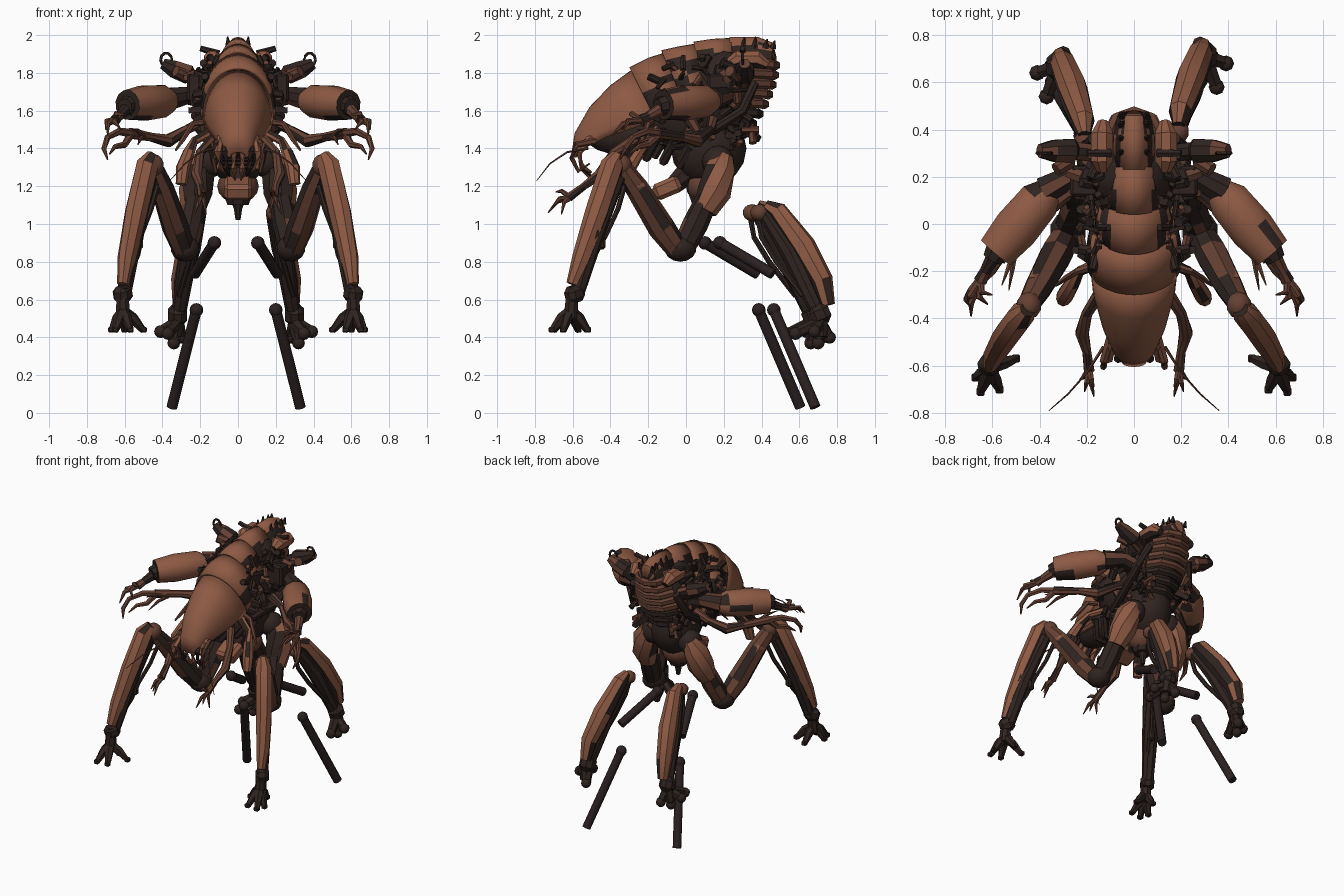
import bpy, bmesh, math, random
from mathutils import Vector, Matrix

random.seed(7)
if "Cube" in bpy.data.objects:
    bpy.data.objects.remove(bpy.data.objects["Cube"])


def material(name, rgb):
    m = bpy.data.materials.new(name)
    m.use_nodes = True
    m.diffuse_color = (*rgb, 1)
    bsdf = m.node_tree.nodes["Principled BSDF"]
    bsdf.inputs["Base Color"].default_value = (*rgb, 1)
    bsdf.inputs["Roughness"].default_value = 0.7
    return m


COPPER = material("copper", (0.27, 0.103, 0.058))
BROWN = material("dark_brown", (0.13, 0.052, 0.033))
DARK = material("dark_metal", (0.028, 0.017, 0.014))
ROD = material("rod_black", (0.024, 0.015, 0.015))


def finish(name, bm, mats, angle=35):
    bmesh.ops.recalc_face_normals(bm, faces=bm.faces)
    me = bpy.data.meshes.new(name)
    bm.to_mesh(me)
    bm.free()
    for m in mats:
        me.materials.append(m)
    me.shade_smooth()
    me.set_sharp_from_angle(angle=math.radians(angle))
    ob = bpy.data.objects.new(name, me)
    bpy.context.collection.objects.link(ob)
    return ob


def bridge(bm, rings, closed=True):
    n = len(rings[0])
    for a, b in zip(rings, rings[1:]):
        for i in range(n if closed else n - 1):
            j = (i + 1) % n
            bm.faces.new((a[i], a[j], b[j], b[i]))


def tube(bm, pts, radii, n=8, flat=1.0):
    pts = [Vector(p) for p in pts]
    rings = []
    for i, p in enumerate(pts):
        t = (pts[min(i + 1, len(pts) - 1)] - pts[max(i - 1, 0)]).normalized()
        u = t.cross((0, 0, 1))
        u = u.normalized() if u.length > 0.05 else Vector((1, 0, 0))
        v = t.cross(u).normalized()
        r = radii[min(i, len(radii) - 1)]
        rings.append([bm.verts.new(p + r * (flat * math.cos(a) * u + math.sin(a) * v))
                      for a in (2 * math.pi * (k + 0.5) / n for k in range(n))])
    bridge(bm, rings)
    bm.faces.new(rings[0])
    bm.faces.new(rings[-1])


def limb(name, pts, radii, mats=(DARK,), n=8, flat=1.0, facing=None, wear=0):
    """Tapered tube; faces turned away from 'facing' take the second colour."""
    bm = bmesh.new()
    tube(bm, pts, radii, n, flat)
    ob = finish(name, bm, mats)
    for f in ob.data.polygons:
        if (facing and f.normal.dot(Vector(facing)) < -0.25) or random.random() < wear:
            f.material_index = 1
    return ob


def ball(name, c, size, mat=DARK, seg=12):
    bm = bmesh.new()
    bmesh.ops.create_uvsphere(bm, u_segments=seg, v_segments=seg // 2 + 2, radius=1)
    size = (size,) * 3 if isinstance(size, float) else size
    bm.transform(Matrix.Translation(c) @ Matrix.Diagonal((*size, 1)))
    return finish(name, bm, (mat,), 50)


def box(name, c, size, mat=DARK, rot=(0, 0, 0), bevel=0.012):
    bm = bmesh.new()
    bmesh.ops.create_cube(bm, size=1)
    bm.transform(Matrix.Diagonal((*size, 1)))
    bmesh.ops.bevel(bm, geom=bm.edges[:], offset=bevel, segments=1, affect="EDGES")
    ob = finish(name, bm, (mat,), 20)
    ob.location, ob.rotation_euler = c, rot
    return ob


def shell(name, rows, dark_sides=0):
    """Arched plate: each row is top y, top z, edge y, edge z, half width."""
    bm, n, rings = bmesh.new(), 20, []
    for ty, tz, ey, ez, w in rows:
        arc = [math.pi * k / n for k in range(n + 1)]
        rings.append([bm.verts.new((w * math.cos(a), ey + (ty - ey) * math.sin(a) ** 0.85,
                                    ez + (tz - ez) * math.sin(a) ** 0.85)) for a in arc])
    bridge(bm, rings, closed=False)
    for i, f in enumerate(bm.faces):
        k = min(i % n, n - 1 - i % n)
        if k < dark_sides and (k + i // n) % 3:
            f.material_index = 1
    ob = finish(name, bm, (COPPER, DARK))
    mod = ob.modifiers.new("thickness", "SOLIDIFY")
    mod.thickness = 0.015
    return ob


# Overlapping back shell, from snout to tail end
shell("head_shell", [(-.605, 1.38, -.585, 1.35, .05), (-.59, 1.48, -.52, 1.41, .09),
                     (-.51, 1.62, -.42, 1.46, .135), (-.4, 1.735, -.27, 1.51, .175),
                     (-.29, 1.815, -.14, 1.56, .19)])
shell("neck_shell", [(-.3, 1.83, -.16, 1.55, .2), (-.2, 1.88, -.08, 1.58, .2), (-.12, 1.905, 0, 1.61, .185)], 4)
shell("shoulder_shell", [(-.13, 1.92, 0, 1.6, .17), (-.03, 1.942, .05, 1.63, .165), (.05, 1.955, .1, 1.66, .15)], 6)
shell("mid_shell", [(.04, 1.965, .1, 1.68, .13), (.14, 1.98, .17, 1.69, .125), (.24, 1.985, .25, 1.7, .11)], 6)
shell("rear_shell", [(.23, 1.99, .24, 1.7, .1), (.38, 1.99, .38, 1.75, .095),
                     (.46, 1.96, .45, 1.78, .08), (.48, 1.88, .47, 1.82, .04)], 7)
for y in (.3, .36, .42, .46):
    for x in (-.05, .05):
        limb("back_spike", [(x, y, 1.93), (x * 1.1, y + .01, 1.995 - abs(y - .34) * .2)], [.02, .004], n=6)

# Dark inner trunk
ball("chest_core", (0, -.02, 1.6), (.17, .28, .22))
ball("back_core", (0, .2, 1.7), (.19, .18, .24))
ball("throat_core", (0, -.3, 1.47), (.11, .24, .11))
ball("belly_core", (0, .12, 1.4), (.16, .2, .2))
limb("spine_root", [(0, .1, 1.35), (0, .09, 1.2), (0, .09, 1.1)], [.13, .1, .06])
box("belly_canister", (0, -.1, 1.19), (.15, .15, .09), COPPER, (.4, 0, 0), .02)
limb("canister_mount", [(0, -.07, 1.2), (0, .02, 1.28), (0, .08, 1.35)], [.05, .07])
limb("tail_pin", [(0, .09, 1.14), (0, .09, 1.08), (0, .09, 1.02)], [.05, .024, .014])
ball("pelvis_joint", (0, .1, 1.2), (.11, .1, .09), BROWN)

# Ribs across the rear and the belly
for i in range(8):
    t = i / 7
    w, y, z = .11 + .03 * math.sin(t * 3), .46 - .13 * t * t - .03 * t, 1.85 - .36 * t
    limb("rear_rib", [(-w, y - .1, z), (-w * .65, y - .01, z - .005), (0, y + .015, z - .01),
                      (w * .65, y - .01, z - .005), (w, y - .1, z)], [.027],
         (BROWN if i < 5 else DARK,), 6)
for i in range(6):
    y, z = -.3 + .09 * i, 1.37 - .02 * i
    limb("belly_rib", [(-.13, y + .05, z + .1), (-.07, y, z), (.07, y, z), (.13, y + .05, z + .1)], [.025], n=6)

# Small machinery scattered symmetrically over the trunk sides
bm = bmesh.new()
for k in range(80):
    a, y = random.uniform(-1.1, 1.0), random.uniform(-.15, .36)
    r = random.uniform(.17, .23) * (1 - .35 * max(0, -a))
    p = Vector((r * math.cos(a * .8), y, 1.63 + .05 * y + .27 * math.sin(a)))
    d = Vector((random.uniform(-.3, .7), random.uniform(-1, 1), random.uniform(-1, 1))).normalized()
    h, w, n = random.uniform(.03, .055), random.uniform(.014, .03), random.choice((4, 6, 8))
    for s in (1, -1):
        start = len(bm.faces)
        m = Vector((s, 1, 1))
        tube(bm, [(p - d * h) * m, (p + d * h) * m], [w, w * .8], n)
        bm.faces.ensure_lookup_table()
        for f in bm.faces[start:]:
            f.material_index = k % 4 == 0
finish("trunk_machinery", bm, (DARK, BROWN))


def claw(name, base, tips, r, bend, mats=(BROWN,)):
    base = Vector(base)
    for tip in tips:
        tip = Vector(tip)
        limb(name, [base, (base + tip) / 2 + Vector(bend), tip], [r, r * .8, r * .2], mats, 6)


for s in (1, -1):
    def P(*pts):
        return [(s * x, y, z) for x, y, z in pts]

    def at(x, y, z):
        return (s * x, y, z)

    # Flank pods beside the rear shell
    limb("flank_pod", P((.13, .23, 1.85), (.135, .27, 1.87), (.135, .38, 1.87), (.13, .43, 1.84)),
         [.03, .05, .05, .025], (COPPER, DARK), facing=(0, 0, 1))
    box("flank_block", at(.21, .18, 1.72), (.12, .13, .15))
    limb("flank_cap", P((.22, .2, 1.79), (.28, .22, 1.77)), [.03, .025], (BROWN,), 6)
    limb("flank_pipe", P((.17, .36, 1.75), (.22, .3, 1.6), (.2, .15, 1.5), (.14, -.05, 1.45)), [.028])

    # Big cannon-like arm with claws
    limb("arm_shoulder", P((.15, .2, 1.66), (.27, .2, 1.68), (.38, .14, 1.66)), [.06, .05, .065], (DARK, BROWN), wear=.2)
    limb("arm_pod", P((.36, .14, 1.65), (.4, .1, 1.65), (.5, -.02, 1.64), (.585, -.12, 1.63)),
         [.06, .088, .095, .08], (COPPER, DARK), 12, 1.05, (-s * .4, .5, .3), .04)
    limb("arm_pod_core", P((.57, -.1, 1.63), (.6, -.15, 1.62)), [.06, .045])
    limb("pod_wrist", P((.59, -.13, 1.61), (.63, -.2, 1.57), (.65, -.24, 1.55)), [.035, .025, .03], (BROWN, DARK), wear=.3)
    claw("pod_claw", at(.65, -.24, 1.55), P((.69, -.39, 1.47), (.7, -.33, 1.5), (.62, -.34, 1.5), (.6, -.3, 1.58)),
         .018, (s * .02, -.02, .02))

    # Slim arm under the pod, ending in a hooked pincer
    limb("slim_arm", P((.17, .14, 1.55), (.27, .13, 1.5), (.37, .06, 1.44), (.46, -.02, 1.46), (.57, -.15, 1.48)),
         [.03, .025, .036, .024, .03], (BROWN, DARK), 8, wear=.35)
    limb("pincer", P((.56, -.14, 1.48), (.63, -.21, 1.49), (.69, -.28, 1.46), (.71, -.32, 1.4), (.69, -.35, 1.34)),
         [.024, .02, .017, .014, .004], (BROWN,), 6)
    limb("pincer_thumb", P((.57, -.15, 1.47), (.6, -.2, 1.42), (.65, -.25, 1.41), (.68, -.3, 1.37)),
         [.022, .018, .014, .004], (BROWN,), 6)
    claw("pincer_finger", at(.5, -.1, 1.46), P((.53, -.28, 1.42), (.56, -.26, 1.5)), .014, (0, 0, .015))

    # Upper stub arm with a wire loop
    limb("stub_arm", P((.17, .3, 1.74), (.25, .31, 1.78), (.26, .31, 1.79), (.34, .31, 1.82), (.4, .31, 1.85)),
         [.04, .04, .055, .05, .03], (DARK, BROWN), wear=.3)
    limb("stub_nozzle", P((.27, .27, 1.78), (.33, .23, 1.81)), [.035, .03], (BROWN,))
    limb("wire_loop", P(*[(.38 + .03 * math.cos(a), .3, 1.87 + .035 * math.sin(a))
                          for a in (math.pi * k / 5 for k in range(11))]), [.008], n=5)
    limb("back_stalk", P((.1, .3, 1.9), (.2, .3, 1.93)), [.02, .015], n=6)

    # Mouth parts, feelers and small front arms
    for i, x in enumerate((.02, .055, .09)):
        limb("mandible", P((x, -.5, 1.46), (x * 1.2, -.57, 1.38), (x * 1.1, -.55, 1.3), (x * .8, -.5, 1.22 + x * .6)),
             [.02, .021, .017, .005], (DARK if i == 1 else COPPER,), 6)
    limb("mouth_hook", P((.1, -.48, 1.44), (.13, -.58, 1.42), (.13, -.605, 1.35), (.12, -.57, 1.28), (.12, -.51, 1.32)),
         [.02, .017, .014, .012, .004], (BROWN,), 6)
    limb("feeler", P((.13, -.52, 1.4), (.2, -.63, 1.38), (.28, -.72, 1.32), (.36, -.79, 1.23)), [.008, .005, .004, .002], (BROWN,), 5)
    limb("front_arm", P((.13, -.27, 1.45), (.2, -.38, 1.38), (.22, -.46, 1.26), (.2, -.54, 1.2), (.19, -.62, 1.14)),
         [.03, .024, .03, .02, .024], (BROWN, DARK), wear=.3)
    claw("front_claw", at(.19, -.61, 1.14), P((.17, -.73, 1.06), (.21, -.71, 1.09), (.17, -.69, 1.17), (.23, -.66, 1.05)),
         .015, (0, -.01, .02))
    limb("cheek_arm", P((.12, -.15, 1.5), (.23, -.2, 1.44), (.26, -.25, 1.38), (.29, -.3, 1.3), (.3, -.32, 1.21)),
         [.025, .022, .032, .038, .03], (COPPER, DARK), wear=.25)
    limb("cheek_feeler", P((.17, -.18, 1.54), (.24, -.2, 1.53), (.29, -.23, 1.45), (.33, -.26, 1.39)), [.018, .016, .014, .006], (BROWN,), 6)

    # Front leg: hip, thigh, forward link, shin, foot
    ball("hip_joint", at(.15, .17, 1.33), .085)
    limb("front_thigh", P((.17, .2, 1.36), (.2, .18, 1.29), (.225, .15, 1.17), (.24, .1, 1.07)),
         [.05, .085, .09, .065], (COPPER, DARK), 8, 1, (s * .35, .8, .2))
    limb("lower_thigh", P((.225, .12, 1.15), (.25, .05, 1.0), (.28, -.02, .86)), [.06, .068, .06], (DARK, BROWN), wear=.15)
    ball("front_elbow", at(.28, -.03, .87), (.08, .085, .07), DARK, 10)
    limb("front_link", P((.29, -.05, .87), (.33, -.13, .98), (.4, -.26, 1.19), (.44, -.33, 1.29)),
         [.06, .072, .062, .05], (BROWN, DARK), 8, 1, (s * .7, -.3, .6), .2)
    limb("link_plate", P((.36, -.13, 1.01), (.425, -.26, 1.21)), [.045, .05], (COPPER,), 6, .8)
    ball("front_knee", at(.445, -.345, 1.31), (.055, .06, .06), BROWN, 10)
    limb("front_shin", P((.45, -.36, 1.36), (.48, -.39, 1.31), (.54, -.47, 1.06), (.59, -.55, .82), (.61, -.6, .68)),
         [.04, .068, .068, .055, .035], (COPPER, DARK), 8, .85, (s * .5, -.8, .3), .03)
    limb("shin_core", P((.47, -.36, 1.25), (.55, -.48, .95), (.605, -.58, .62)), [.04, .05, .038])
    limb("shin_cable", P((.42, -.32, 1.22), (.46, -.36, 1.08), (.51, -.42, .95), (.53, -.48, .84), (.58, -.55, .72)), [.014], n=6)
    box("cable_clamp", at(.525, -.45, .9), (.045, .05, .07))
    box("front_ankle", at(.61, -.59, .63), (.09, .1, .09), DARK, (.3, 0, s * .6), .025)
    limb("front_foot_stem", P((.61, -.6, .66), (.61, -.61, .5)), [.032, .042])
    for x, y in ((.65, -.71), (.5, -.57), (.67, -.65), (.6, -.52), (.57, -.7)):
        limb("front_toe", P((.61, -.61, .54), ((.61 + x) / 2, (y - .61) / 2, .5), (x, y, .435)), [.03, .03, .018], n=6)
        box("toe_pad", at(x, y, .44), (.035, .035, .03), DARK, bevel=.006)

    # Rear shin and foot, set a little differently on each side
    def R(*pts):
        return [(s * x - .01, y + .02 * s, z) for x, y, z in pts]

    limb("rear_shin", R((.2, .4, 1.1), (.205, .46, 1.07), (.25, .6, .88), (.29, .7, .7), (.3, .73, .57)),
         [.03, .055, .07, .06, .04], (COPPER, DARK), 8, .9, (s * .5, .7, .4), .06)
    limb("rear_shin_core", R((.2, .4, 1.05), (.25, .53, .85), (.3, .67, .55)), [.035, .05, .04])
    ball("rear_knee", R((.2, .37, 1.06))[0], (.045, .05, .045), BROWN, 10)
    limb("rear_cable", R((.2, .36, 1.04), (.22, .38, .93), (.25, .46, .8), (.3, .6, .62)), [.015], n=6)
    box("rear_ankle", R((.31, .69, .52))[0], (.1, .11, .11), DARK, (.4, 0, 0), .03)
    limb("rear_foot_stem", R((.31, .69, .52), (.33, .69, .4)), [.045, .04])
    for x, y, z in ((.4, .66, .43), (.36, .56, .42), (.29, .74, .4), (.33, .68, .37)):
        limb("rear_toe", R((.31, .69, .48), (x, y, z)), [.035, .028], n=6)
        ball("rear_toe_ball", R((x, y, z))[0], .034, DARK, 8)

    # Loose support rods
    for a, b in (((.115, .14, .9), (.22, .42, .735)), ((.21, .425, .545), (.34, .645, .03))):
        a, b = [(s * x - .01, y + .04 * s, z) for x, y, z in (a, b)]
        limb("support_rod", [a, b], [.029], (ROD,), 12)
        ball("rod_end", a, .036, ROD, 12)
